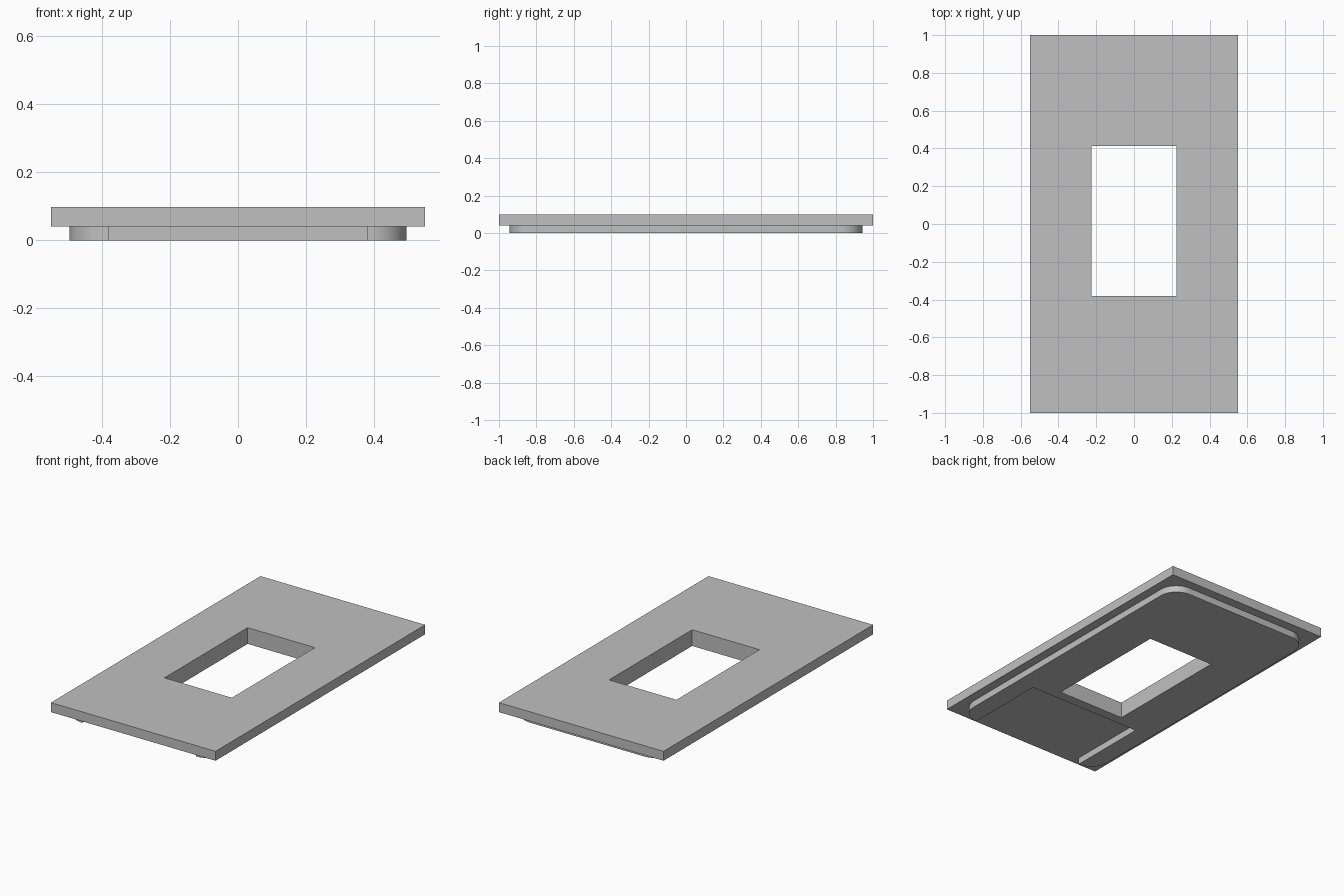
import bpy
import bmesh
from math import cos, sin, pi, radians

if "Cube" in bpy.data.objects:
    bpy.data.objects.remove(bpy.data.objects["Cube"], do_unlink=True)

HALF_W, HALF_L = 0.55, 1.0           # top plate
LIP_W, LIP_L, RADIUS = 0.495, 0.943, 0.115  # raised underside
STEP, TOP = 0.041, 0.098             # heights
NOTCH_END = -0.44

grey = bpy.data.materials.new("plain grey")
colour = (0.53, 0.53, 0.53, 1.0)
grey.diffuse_color = colour
grey.use_nodes = True
grey.node_tree.nodes["Principled BSDF"].inputs["Base Color"].default_value = colour


def prism(name, outline, z0, z1):
    """Extrude a flat outline between two heights."""
    bm = bmesh.new()
    face = bm.faces.new([bm.verts.new((x, y, z0)) for x, y in outline])
    top = bmesh.ops.extrude_face_region(bm, geom=[face])["geom"]
    verts = [v for v in top if isinstance(v, bmesh.types.BMVert)]
    bmesh.ops.translate(bm, verts=verts, vec=(0, 0, z1 - z0))
    bmesh.ops.recalc_face_normals(bm, faces=bm.faces[:])
    mesh = bpy.data.meshes.new(name)
    bm.to_mesh(mesh)
    bm.free()
    mesh.materials.append(grey)
    obj = bpy.data.objects.new(name, mesh)
    bpy.context.collection.objects.link(obj)
    return obj


def rectangle(x0, x1, y0, y1):
    return [(x0, y0), (x1, y0), (x1, y1), (x0, y1)]


def corner(sx, sy, start, steps=16):
    """Quarter circle at one corner of the lip, counter-clockwise."""
    cx, cy = sx * (LIP_W - RADIUS), sy * (LIP_L - RADIUS)
    angles = [start + pi / 2 * i / steps for i in range(steps + 1)]
    return [(cx + RADIUS * cos(a), cy + RADIUS * sin(a)) for a in angles]


# Flat rectangular top plate
top_plate = prism("top_plate", rectangle(-HALF_W, HALF_W, -HALF_L, HALF_L), STEP, TOP)

# Rounded lip underneath, open at the front between its two legs
notch_x = LIP_W - RADIUS
lip_outline = (corner(1, -1, -pi / 2) + corner(1, 1, 0)
               + corner(-1, 1, pi / 2) + corner(-1, -1, pi)
               + [(-notch_x, NOTCH_END), (notch_x, NOTCH_END)])
under_lip = prism("under_lip", lip_outline, 0, STEP)

# Window through both layers
cutter = prism("window_cutter", rectangle(-0.225, 0.225, -0.38, 0.413), -0.1, 0.2)
cutter.hide_render = True
for part in (top_plate, under_lip):
    cut = part.modifiers.new("window", "BOOLEAN")
    cut.operation = "DIFFERENCE"
    cut.solver = "EXACT"
    cut.object = cutter
    bpy.ops.object.select_all(action="DESELECT")
    part.select_set(True)
    bpy.context.view_layer.objects.active = part
    bpy.ops.object.modifier_apply(modifier=cut.name)
    bpy.ops.object.shade_smooth_by_angle(angle=radians(30))
bpy.data.objects.remove(cutter, do_unlink=True)
